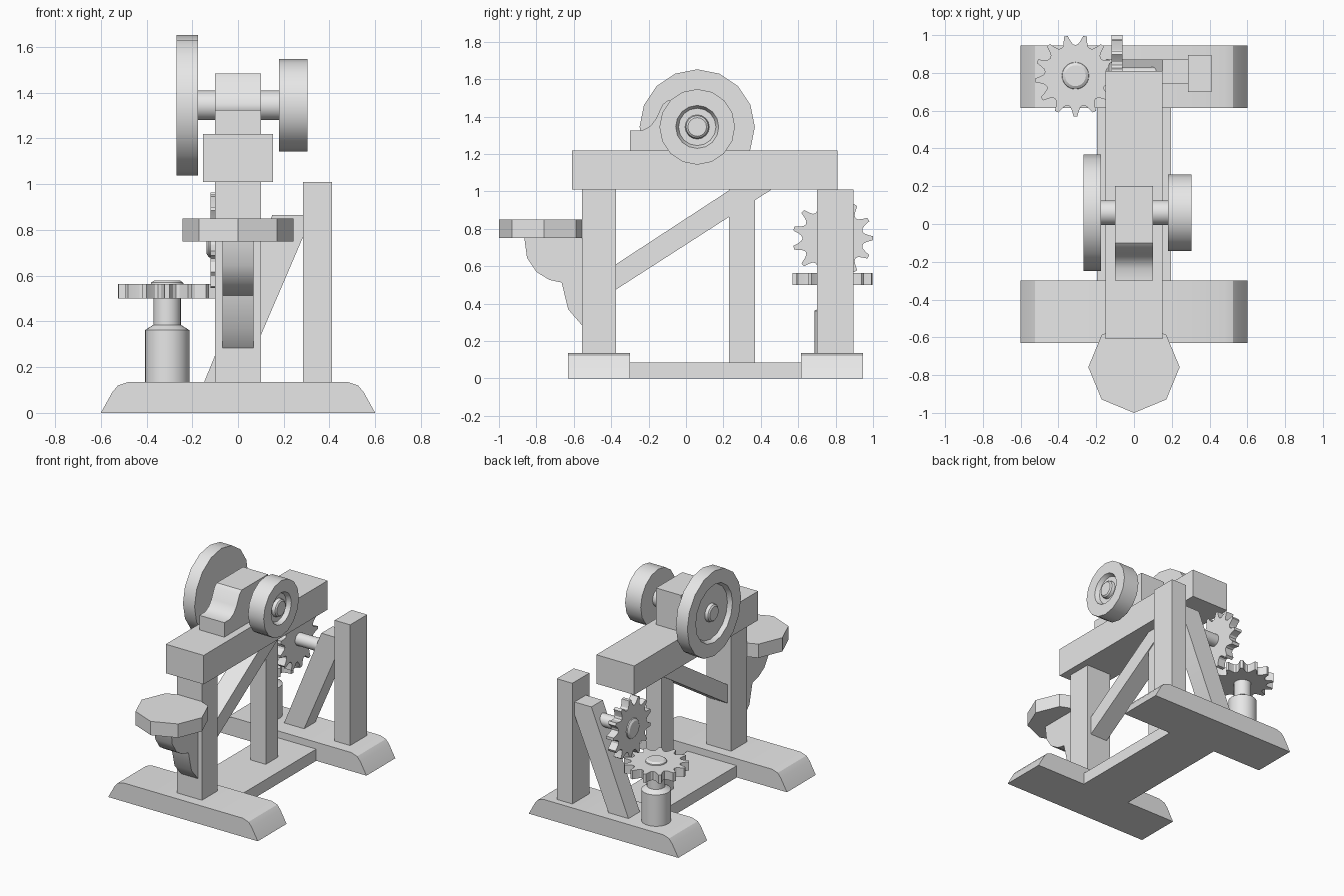
import bpy, bmesh, math
from mathutils import Vector, Matrix

cube = bpy.data.objects.get("Cube")
if cube:
    bpy.data.objects.remove(cube, do_unlink=True)

grey = bpy.data.materials.new("plain grey")
grey.use_nodes = True
grey.diffuse_color = (0.8, 0.8, 0.8, 1)
grey.node_tree.nodes["Principled BSDF"].inputs["Base Color"].default_value = (0.8, 0.8, 0.8, 1)


def finish(name, bm, matrix=None):
    bmesh.ops.recalc_face_normals(bm, faces=bm.faces)
    mesh = bpy.data.meshes.new(name)
    bm.to_mesh(mesh)
    bm.free()
    if matrix:
        mesh.transform(matrix)
    mesh.materials.append(grey)
    obj = bpy.data.objects.new(name, mesh)
    bpy.context.collection.objects.link(obj)
    bpy.ops.object.select_all(action="DESELECT")
    obj.select_set(True)
    bpy.context.view_layer.objects.active = obj
    bpy.ops.object.shade_smooth_by_angle(angle=math.radians(31))
    return obj


def prism(name, outline, axis, lo, hi, matrix=None):
    """Extrude a 2D outline along an axis; the outline uses the other two in order."""
    place = {"x": lambda a, b: (lo, a, b),
             "y": lambda a, b: (a, lo, b),
             "z": lambda a, b: (a, b, lo)}[axis]
    bm = bmesh.new()
    face = bm.faces.new([bm.verts.new(place(a, b)) for a, b in outline])
    out = bmesh.ops.extrude_face_region(bm, geom=[face])
    verts = [g for g in out["geom"] if isinstance(g, bmesh.types.BMVert)]
    shift = Vector([hi - lo if c == axis else 0 for c in "xyz"])
    bmesh.ops.translate(bm, verts=verts, vec=shift)
    return finish(name, bm, matrix)


def box(name, x, y, z):
    return prism(name, [(x[0], y[0]), (x[1], y[0]), (x[1], y[1]), (x[0], y[1])], "z", *z)


def lathe(name, profile, segs, matrix):
    """Turn a closed (radius, height) profile around z."""
    bm = bmesh.new()
    rings = []
    for r, h in profile:
        if r == 0:
            rings.append([bm.verts.new((0, 0, h))] * segs)
        else:
            rings.append([bm.verts.new((r * math.cos(t), r * math.sin(t), h))
                          for t in (math.tau * i / segs for i in range(segs))])
    for low, high in zip(rings, rings[1:]):
        for i in range(segs):
            j = (i + 1) % segs
            quad = list(dict.fromkeys((low[i], low[j], high[j], high[i])))
            bm.faces.new(quad)
    return finish(name, bm, matrix)


def gear_outline(teeth, start):
    """Pointed teeth with hollow valleys between them."""
    shape = [(-0.1, 0.215), (0.1, 0.215), (0.2, 0.187), (0.33, 0.168),
             (0.5, 0.162), (0.67, 0.168), (0.8, 0.187)]
    return [(r * math.cos(a), r * math.sin(a))
            for k in range(teeth) for f, r in shape
            for a in [start + math.tau * (k + f) / teeth]]


def at(x, y, z):
    return Matrix.Translation((x, y, z))


ALONG_X = Matrix.Rotation(math.pi / 2, 4, "Y")   # local z becomes +x
ALONG_NX = Matrix.Rotation(-math.pi / 2, 4, "Y")  # local z becomes -x

# Base: two feet with rounded shoulders joined by a plank
half = [(0.6, 0), (0.55, 0.09), (0.525, 0.12), (0.48, 0.135)]
foot = half + [(-x, z) for x, z in reversed(half)]
prism("front_foot", foot, "y", -0.63, -0.3)
prism("back_foot", foot, "y", 0.615, 0.945)
box("base_plank", (-0.197, 0.197), (-0.31, 0.625), (0, 0.085))

# Posts and top beam
box("front_post", (-0.1, 0.1), (-0.555, -0.375), (0.13, 1.015))
box("middle_post", (-0.062, 0.062), (0.23, 0.37), (0.08, 1.015))
box("side_post", (0.285, 0.41), (0.7, 0.895), (0.13, 1.01))
box("top_beam", (-0.152, 0.152), (-0.61, 0.81), (1.01, 1.22))

# Diagonal braces
prism("beam_brace", [(-0.38, 0.472), (0.46, 1.012), (0.24, 1.012), (-0.38, 0.607)],
      "x", -0.07, 0.07)
prism("side_brace", [(-0.15, 0.13), (0.01, 0.13), (0.287, 0.775), (0.287, 0.865), (0.15, 0.865)],
      "y", 0.74, 0.87)

# Seat with curved bracket
lathe("seat", [(0, 0.75), (0.242, 0.75), (0.242, 0.85), (0, 0.85)], 8, at(0, -0.758, 0))
prism("seat_bracket", [(-0.55, 0.755), (-0.865, 0.755), (-0.85, 0.645), (-0.8, 0.57),
                       (-0.73, 0.527), (-0.665, 0.513), (-0.63, 0.37), (-0.555, 0.283)],
      "x", -0.068, 0.068)

# Bearing block with a scooped front
prism("bearing_block", [(-0.3, 1.215), (0.2, 1.215), (0.2, 1.485), (-0.1, 1.485),
                        (-0.125, 1.465), (-0.16, 1.39), (-0.19, 1.35), (-0.235, 1.325),
                        (-0.3, 1.325)], "x", -0.1, 0.1)

# Wheels on their axle, each with a dished outer face and raised hub
hub = at(0, 0.06, 1.345)
lathe("wheel_axle", [(0, -0.18), (0.065, -0.18), (0.065, 0.185), (0, 0.185)], 32, hub @ ALONG_X)


def wheel(name, radius, dish, inner, outer, matrix):
    lathe(name, [(0, inner), (radius, inner), (radius, outer), (dish, outer),
                 (dish - 0.015, outer - 0.03), (0.065, outer - 0.03),
                 (0.06, outer - 0.008), (0.05, outer), (0, outer)], 16, matrix)


wheel("small_wheel", 0.202, 0.115, 0.18, 0.305, hub @ ALONG_X)
wheel("large_wheel", 0.308, 0.21, 0.175, 0.268, hub @ ALONG_NX)

# Flat gear on its pedestal
cap = [(0, 0), (0.072, 0), (0.07, 0.008), (0.055, 0.018), (0, 0.018)]
prism("flat_gear", gear_outline(13, -math.pi / 2), "z", 0.5, 0.563, at(-0.31, 0.785, 0))
lathe("flat_gear_cap", cap, 24, at(-0.31, 0.785, 0.562))
lathe("gear_pedestal", [(0, 0.13), (0.097, 0.13), (0.097, 0.362), (0.06, 0.385),
                        (0.06, 0.505), (0, 0.505)], 24, at(-0.31, 0.785, 0))

# Upright gear on a short shaft into the brace
upright = at(0, 0.785, 0.75) @ ALONG_NX
prism("upright_gear", gear_outline(13, math.pi / 2), "z", 0.06, 0.12, upright)
lathe("upright_gear_cap", cap, 24, upright @ at(0, 0, 0.119))
lathe("upright_gear_shaft", [(0, -0.15), (0.045, -0.15), (0.045, 0.065), (0, 0.065)], 24, upright)
